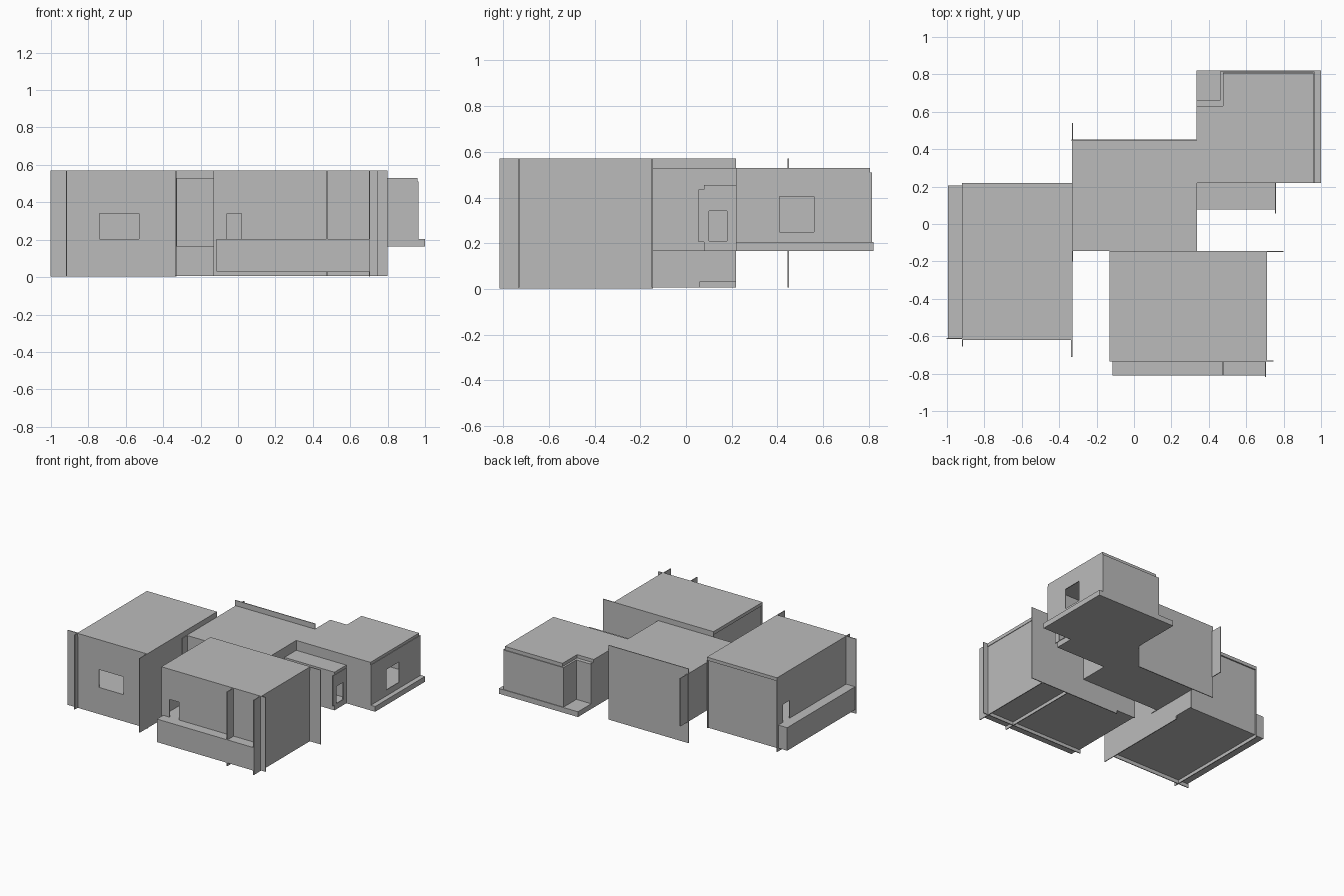
import bpy, bmesh
from mathutils import Matrix, Vector

if "Cube" in bpy.data.objects:
    bpy.data.objects.remove(bpy.data.objects["Cube"])

mat = bpy.data.materials.new("plain_grey")
mat.diffuse_color = (0.5, 0.5, 0.5, 1)
mat.use_nodes = True
mat.node_tree.nodes["Principled BSDF"].inputs["Base Color"].default_value = mat.diffuse_color
T = 0.003  # half thickness of a wall plate


def box(x0, x1, y0, y1, z0, z1):
    return ((x0, x1), (y0, y1), (z0, z1))


def wall(axis, pos, a0, a1, z0, z1, hole=None):
    """Thin upright plate on x=pos or y=pos, with one optional opening."""
    parts = [(a0, a1, z0, z1)]
    if hole:
        h0, h1, k0, k1 = hole
        parts = [(a0, h0, z0, z1), (h1, a1, z0, z1),
                 (h0, h1, z0, k0), (h0, h1, k1, z1)]
    if axis == "x":
        return [box(pos - T, pos + T, a, b, c, d) for a, b, c, d in parts]
    return [box(a, b, pos - T, pos + T, c, d) for a, b, c, d in parts]


def build(name, boxes, m=Matrix.Identity(4)):
    bm = bmesh.new()
    for b in boxes:
        size = [r[1] - r[0] for r in b]
        mid = Vector([(r[0] + r[1]) / 2 for r in b])
        bmesh.ops.create_cube(bm, size=1.0,
                              matrix=m @ Matrix.Translation(mid) @ Matrix.Diagonal((*size, 1)))
    me = bpy.data.meshes.new(name)
    bm.to_mesh(me)
    bm.free()
    me.materials.append(mat)
    ob = bpy.data.objects.new(name, me)
    bpy.context.collection.objects.link(ob)


def prism(name, pts, z0, z1):
    """Flat slab with a polygon outline."""
    bm = bmesh.new()
    f = bm.faces.new([bm.verts.new((x, y, z0)) for x, y in pts])
    top = bmesh.ops.extrude_face_region(bm, geom=[f])["geom"]
    bmesh.ops.translate(bm, vec=(0, 0, z1 - z0),
                        verts=[v for v in top if isinstance(v, bmesh.types.BMVert)])
    bmesh.ops.recalc_face_normals(bm, faces=bm.faces[:])
    me = bpy.data.meshes.new(name)
    bm.to_mesh(me)
    bm.free()
    me.materials.append(mat)
    bpy.context.collection.objects.link(bpy.data.objects.new(name, me))


def tall_room(prefix, m, side_window=None, partition=False):
    # raised base that sticks out as a ledge
    build(prefix + "_base", [box(-0.115, 0.705, -0.81, -0.148, 0.03, 0.205)], m)
    build(prefix + "_roof", [box(-0.13, 0.71, -0.735, -0.145, 0.545, 0.57)], m)
    build(prefix + "_inner_wall",
          wall("y", -0.148, 0.03, 0.80, 0.005, 0.57) + wall("y", -0.148, -0.13, 0.03, 0.03, 0.57), m)
    build(prefix + "_outer_wall",
          wall("y", -0.732, -0.13, 0.745, 0.005, 0.57, (-0.06, 0.02, 0.205, 0.34)), m)
    build(prefix + "_side_walls",
          wall("x", 0.703, -0.817, -0.145, 0.002, 0.57, side_window)
          + wall("x", -0.117, -0.735, -0.145, 0.03, 0.57), m)
    if partition:
        build(prefix + "_partition", wall("x", 0.475, -0.81, -0.145, 0.005, 0.57), m)


# front room, and the same room turned for the left side
tall_room("front_room", Matrix.Identity(4), partition=True)
turn = Matrix(((0, 1, 0, -0.185), (-1, 0, 0, 0.09), (0, 0, 1, 0), (0, 0, 0, 1)))
tall_room("left_room", turn, side_window=(-0.555, -0.345, 0.205, 0.34))

# middle hall
build("hall_floor", [box(-0.33, 0.335, -0.145, 0.45, 0.165, 0.205)])
build("hall_roof", [box(-0.33, 0.335, -0.145, 0.45, 0.51, 0.53)])
build("hall_back_wall", wall("y", 0.448, -0.335, 0.335, 0.005, 0.57))
build("hall_left_wall", wall("x", -0.328, -0.20, 0.54, 0.165, 0.53))
build("hall_right_wall", wall("x", 0.333, -0.145, 0.08, 0.165, 0.53)
      + wall("x", 0.333, 0.08, 0.22, 0.44, 0.53)
      + wall("x", 0.333, 0.22, 0.45, 0.165, 0.53))
build("hall_front_wall", wall("y", -0.142, -0.33, 0.335, 0.165, 0.53))

# low passage with a doorway in its end
build("passage_floor", [box(0.335, 0.757, 0.078, 0.22, 0.165, 0.205)])
build("passage_roof", [box(0.335, 0.757, 0.078, 0.22, 0.435, 0.455)])
build("passage_front_wall", wall("y", 0.081, 0.335, 0.757, 0.165, 0.45))
build("passage_end_wall", wall("x", 0.757, 0.055, 0.22, 0.205, 0.435, (0.10, 0.18, 0.21, 0.34)))

# back room with a notched corner
build("back_room_floor", [box(0.335, 1.0, 0.22, 0.82, 0.165, 0.205)])
prism("back_room_roof", [(0.335, 0.22), (0.96, 0.22), (0.96, 0.805),
                         (0.475, 0.805), (0.475, 0.63), (0.335, 0.63)], 0.50, 0.53)
build("back_room_walls",
      wall("x", 0.961, 0.22, 0.815, 0.205, 0.51, (0.41, 0.56, 0.25, 0.405))
      + wall("y", 0.223, 0.335, 0.96, 0.205, 0.51)
      + wall("y", 0.812, 0.46, 0.963, 0.205, 0.505)
      + wall("x", 0.338, 0.45, 0.66, 0.205, 0.51)
      + [box(0.46, 0.478, 0.63, 0.815, 0.205, 0.505), box(0.335, 0.478, 0.627, 0.66, 0.205, 0.505)])
